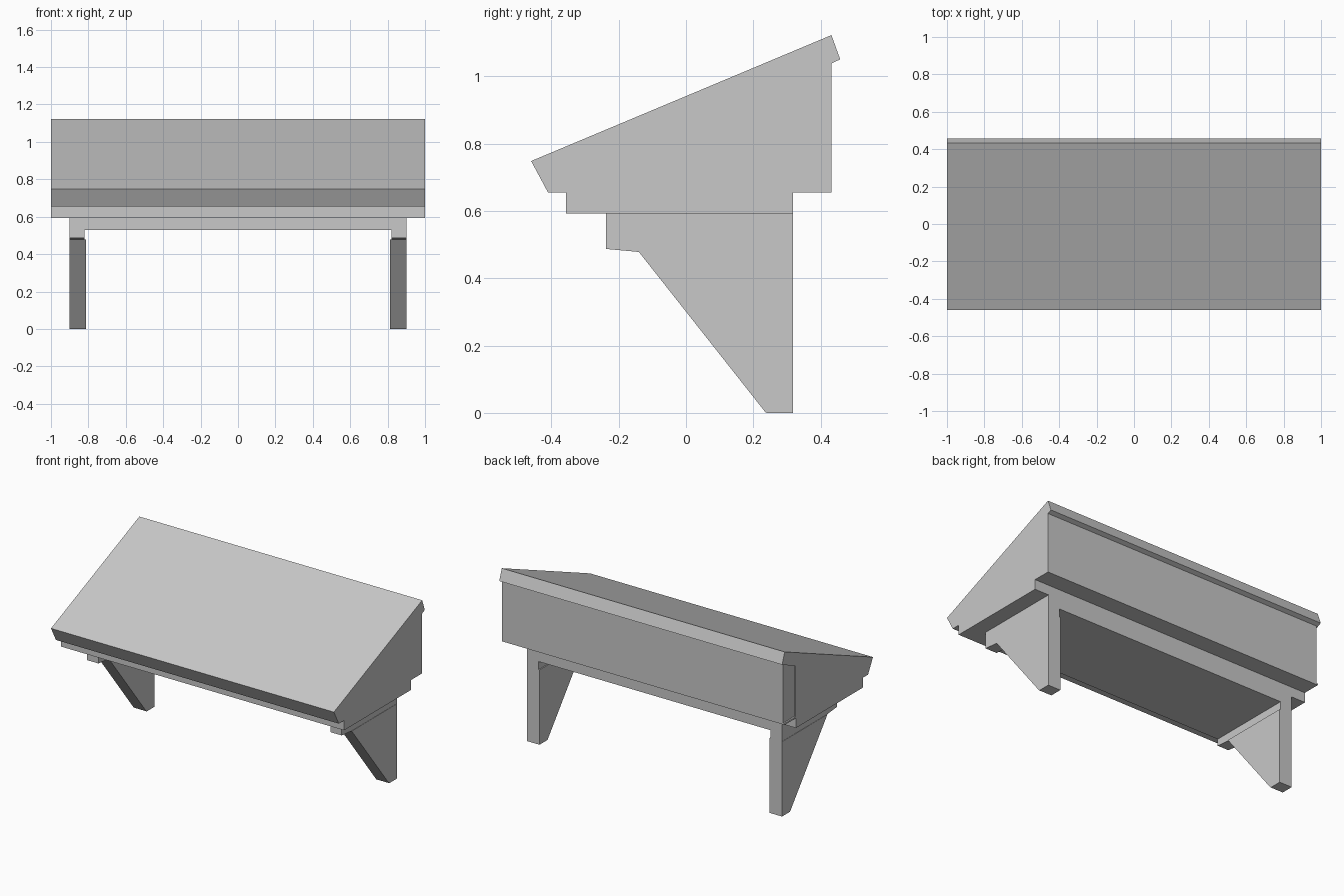
import bpy
import bmesh

cube = bpy.data.objects.get("Cube")
if cube:
    bpy.data.objects.remove(cube)

# Single stone grey
GREY = (0.58, 0.58, 0.58, 1.0)
grey = bpy.data.materials.new("plain grey")
grey.use_nodes = True
grey.diffuse_color = GREY
grey.node_tree.nodes["Principled BSDF"].inputs["Base Color"].default_value = GREY


def prism(name, profile, x0, x1):
    """Extrude a closed (y, z) profile along x."""
    bm = bmesh.new()
    face = bm.faces.new([bm.verts.new((x0, y, z)) for y, z in profile])
    result = bmesh.ops.extrude_face_region(bm, geom=[face])
    moved = [v for v in result["geom"] if isinstance(v, bmesh.types.BMVert)]
    bmesh.ops.translate(bm, verts=moved, vec=(x1 - x0, 0, 0))
    bmesh.ops.recalc_face_normals(bm, faces=bm.faces)
    mesh = bpy.data.meshes.new(name)
    bm.to_mesh(mesh)
    bm.free()
    mesh.materials.append(grey)
    obj = bpy.data.objects.new(name, mesh)
    bpy.context.collection.objects.link(obj)
    return obj


def rect(y0, y1, z0, z1):
    return [(y0, z0), (y1, z0), (y1, z1), (y0, z1)]


# Sloping roof with slanted front fascia and rear lip
prism("roof_slab", [(-0.46, 0.748), (0.432, 1.122), (0.458, 1.05),
                    (0.432, 1.038), (0.32, 0.99), (-0.41, 0.655)], -1, 1)

# Solid wedge under the roof, and the back wall set in at one end
prism("roof_wedge", [(-0.41, 0.655), (0.32, 0.655), (0.32, 0.99)], -1, 1)
prism("back_wall", [(0.32, 0.665), (0.432, 0.665), (0.432, 1.038), (0.32, 0.99)], -0.99, 1)
prism("back_ledge", rect(0.32, 0.432, 0.655, 0.665), -1, 1)

# Stepped layers below the roof
prism("upper_step", rect(-0.357, 0.318, 0.592, 0.655), -1, 1)
prism("lower_step", rect(-0.238, 0.318, 0.53, 0.592), -0.9, 0.9)

# Mirrored support beams and tapering brackets
for side, label in ((-1, "right"), (1, "left")):
    prism(label + "_beam", [(-0.238, 0.53), (-0.238, 0.487), (-0.14, 0.478),
                            (0.318, 0.478), (0.318, 0.53)], side * 0.82, side * 0.9)
    prism(label + "_bracket", [(-0.14, 0.478), (0.235, 0.003), (0.24, 0),
                               (0.318, 0), (0.318, 0.478)], side * 0.813, side * 0.902)
